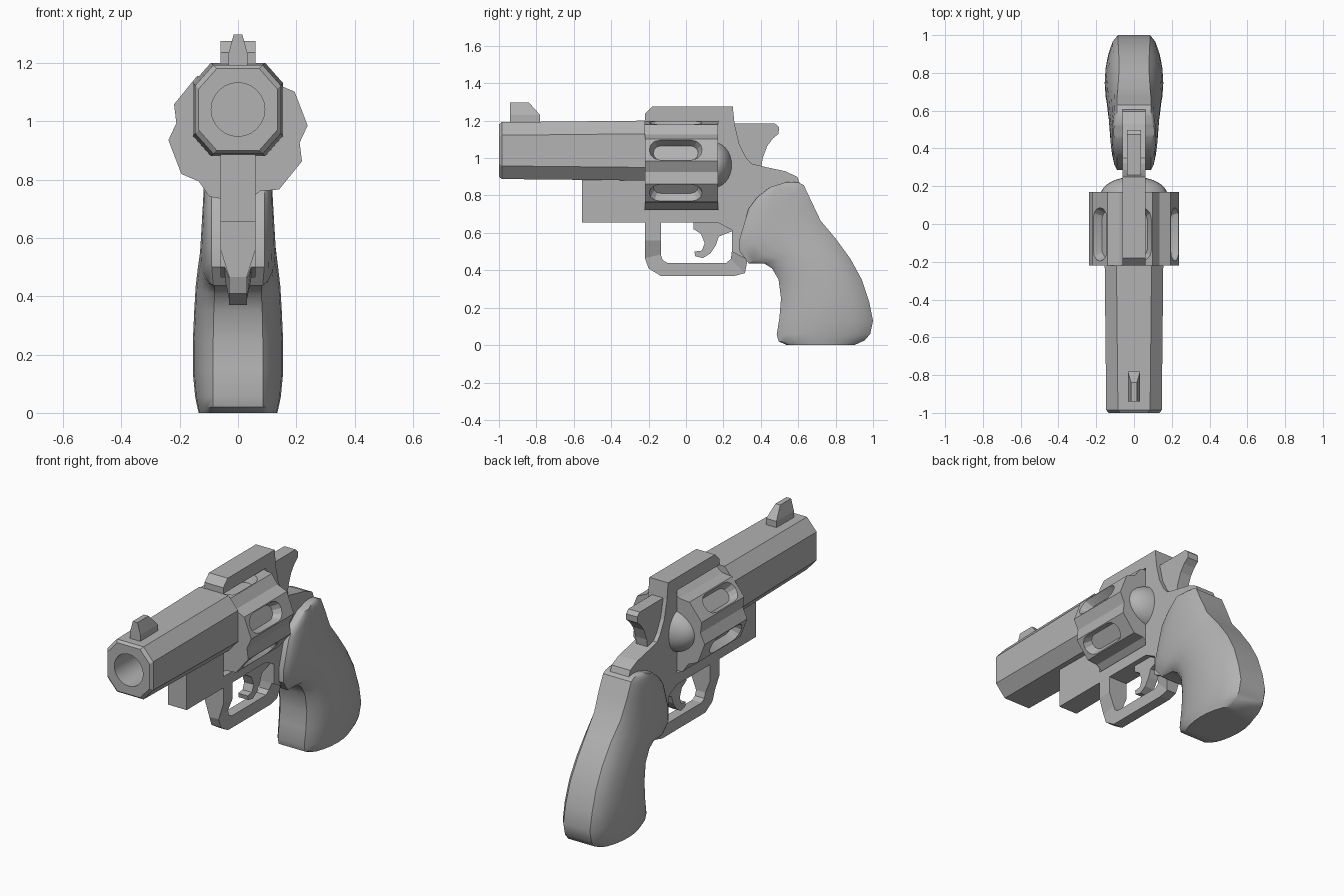
import bpy, bmesh
from math import sin, cos, pi, radians
from mathutils import Matrix, Vector

cube = bpy.data.objects.get("Cube")
if cube:
    bpy.data.objects.remove(cube, do_unlink=True)

grey = bpy.data.materials.new("gunmetal_grey")
grey.use_nodes = True
COLOUR = (0.45, 0.45, 0.45, 1)
grey.diffuse_color = COLOUR
grey.node_tree.nodes["Principled BSDF"].inputs["Base Color"].default_value = COLOUR


def finish(name, bm):
    bmesh.ops.recalc_face_normals(bm, faces=bm.faces)
    mesh = bpy.data.meshes.new(name)
    bm.to_mesh(mesh)
    bm.free()
    mesh.materials.append(grey)
    obj = bpy.data.objects.new(name, mesh)
    bpy.context.collection.objects.link(obj)
    return obj


def loft(name, rings):
    """Skin a list of equal-length point rings and cap both ends."""
    bm = bmesh.new()
    loops = [[bm.verts.new(p) for p in ring] for ring in rings]
    n = len(loops[0])
    for a, b in zip(loops, loops[1:]):
        for i in range(n):
            j = (i + 1) % n
            bm.faces.new((a[i], a[j], b[j], b[i]))
    bm.faces.new(loops[0])
    bm.faces.new(loops[-1])
    return finish(name, bm)


def plate(name, profile, half):
    """Side profile (y, z) extruded symmetrically across x."""
    return loft(name, [[(x, y, z) for y, z in profile] for x in (-half, half)])


def select(obj):
    bpy.ops.object.select_all(action='DESELECT')
    obj.select_set(True)
    bpy.context.view_layer.objects.active = obj


def smooth(obj, angle):
    select(obj)
    bpy.ops.object.shade_smooth_by_angle(angle=radians(angle))


def cut(obj, cutter):
    cutter.hide_render = True
    mod = obj.modifiers.new("cut", 'BOOLEAN')
    mod.operation = 'DIFFERENCE'
    mod.solver = 'EXACT'
    mod.object = cutter
    select(obj)
    bpy.ops.object.modifier_apply(modifier=mod.name)
    bpy.data.objects.remove(cutter, do_unlink=True)


# Octagonal barrel with a chamfered muzzle and bore
BORE_Z = 1.04


def octagon(y, hx, hz):
    cx, cz = hx - 0.062, hz - 0.07
    corners = [(hx, cz), (cx, hz), (-cx, hz), (-hx, cz),
               (-hx, -cz), (-cx, -hz), (cx, -hz), (hx, -cz)]
    return [(x, y, BORE_Z + z) for x, z in corners]


barrel = loft("barrel", [octagon(-1, 0.135, 0.14), octagon(-0.985, 0.147, 0.152),
                         octagon(-0.22, 0.155, 0.16)])
bore = [[(0.092 * cos(a * pi / 12), y, BORE_Z + 0.092 * sin(a * pi / 12))
         for a in range(24)] for y in (-1.1, -0.7)]
cut(barrel, loft("bore_cutter", bore))
smooth(barrel, 25)

# Front sight, narrowing toward its top
loft("front_sight", [[(-w, a, z), (w, a, z), (w, b, z), (-w, b, z)] for w, a, b, z in
                     ((0.033, -0.94, -0.78, 1.17), (0.033, -0.94, -0.78, 1.23),
                      (0.015, -0.94, -0.84, 1.297))])

# Frame: underlug, lower bar, recoil wall and top strap in one profile
plate("frame", [
    (-0.555, 0.655), (-0.555, 0.89), (-0.22, 0.89), (-0.22, 0.72), (0.17, 0.72),
    (0.17, 1.2), (-0.22, 1.2), (-0.22, 1.235), (-0.18, 1.275), (0.25, 1.275),
    (0.26, 1.18), (0.285, 1.075), (0.32, 1.005), (0.35, 0.97), (0.435, 0.95),
    (0.53, 0.93), (0.595, 0.9), (0.61, 0.86), (0.56, 0.72), (0.42, 0.52),
    (0.32, 0.46), (0.245, 0.5), (0.245, 0.615), (0.17, 0.655)], 0.06)

# Hammer and trigger
plate("hammer", [
    (0.23, 1.185), (0.475, 1.185), (0.497, 1.165), (0.495, 1.13), (0.465, 1.105),
    (0.435, 1.065), (0.41, 1.0), (0.4, 0.93), (0.25, 0.93)], 0.036)
plate("trigger", [
    (0.04, 0.67), (0.04, 0.62), (0.08, 0.595), (0.1, 0.545), (0.085, 0.505),
    (0.045, 0.5), (0.05, 0.475), (0.09, 0.465), (0.13, 0.49), (0.16, 0.535),
    (0.175, 0.58), (0.25, 0.61), (0.25, 0.67)], 0.03)

# Trigger guard strip: outer point, inner point, half width
guard = [((-0.22, 0.655), (-0.135, 0.655), 0.06), ((-0.22, 0.56), (-0.135, 0.56), 0.06),
         ((-0.22, 0.465), (-0.135, 0.485), 0.03), ((-0.2, 0.41), (-0.125, 0.455), 0.03),
         ((-0.135, 0.37), (-0.1, 0.44), 0.03), ((0.26, 0.37), (0.215, 0.44), 0.03),
         ((0.315, 0.385), (0.24, 0.46), 0.03), ((0.33, 0.46), (0.245, 0.5), 0.045),
         ((0.33, 0.56), (0.245, 0.6), 0.058)]
loft("trigger_guard", [[(-w, *o), (w, *o), (w, *i), (-w, *i)] for o, i, w in guard])

# Six-lobed drum with a recessed slot in each lobe
DRUM_Z = 0.96
FIRST = 21
lobes = []
for k in range(6):
    mid = FIRST + 60 * k
    lobes += [(mid - 15, 0.24), (mid + 15, 0.24), (mid + 30, 0.214)]
drum = loft("drum", [[(r * cos(radians(a)), y, DRUM_Z + r * sin(radians(a)))
                      for a, r in lobes] for y in (-0.22, 0.17)])


def slot_ring(height, radius, half_length):
    """Rounded slot outline lying along y at a given height."""
    ring = []
    for i in range(14):
        a = pi * (i if i < 7 else i - 1) / 6
        end = half_length - radius
        ring.append(Vector((radius * cos(a), -0.055 + (end if i < 7 else -end)
                            + radius * sin(a), height)))
    return ring


for k in range(6):
    turn = Matrix.Rotation(radians(90 - FIRST - 60 * k), 4, 'Y')
    rings = [[turn @ p + Vector((0, 0, DRUM_Z)) for p in slot_ring(*s)]
             for s in ((0.185, 0.042, 0.12), (0.25, 0.062, 0.15))]
    cut(drum, loft("slot_cutter", rings))
smooth(drum, 20)

# Domed recoil shield behind the drum
bm = bmesh.new()
bmesh.ops.create_uvsphere(bm, u_segments=32, v_segments=16, radius=1)
bmesh.ops.transform(bm, verts=bm.verts, matrix=Matrix.Translation((0, 0.15, 0.963))
                    @ Matrix.Diagonal((0.178, 0.1, 0.128, 1)))
smooth(finish("recoil_shield", bm), 40)

# Grip stations: front point, back point, edge half width, widest half width
stations = [
    ((0.54, 0), (0.9, 0), 0.085, 0.135), ((0.495, 0.02), (0.955, 0.025), 0.085, 0.14),
    ((0.485, 0.055), (0.985, 0.06), 0.085, 0.147), ((0.5, 0.15), (1, 0.13), 0.085, 0.155),
    ((0.508, 0.25), (0.98, 0.23), 0.085, 0.155), ((0.495, 0.35), (0.94, 0.35), 0.083, 0.15),
    ((0.46, 0.41), (0.88, 0.46), 0.08, 0.145), ((0.42, 0.435), (0.8, 0.57), 0.08, 0.137),
    ((0.335, 0.437), (0.72, 0.665), 0.085, 0.13), ((0.287, 0.5), (0.67, 0.77), 0.09, 0.125),
    ((0.287, 0.57), (0.63, 0.855), 0.09, 0.12), ((0.335, 0.73), (0.605, 0.868), 0.09, 0.117),
    ((0.38, 0.79), (0.57, 0.873), 0.09, 0.113), ((0.45, 0.845), (0.53, 0.87), 0.09, 0.11)]
STEPS = (0, 0.07, 0.2, 0.35, 0.5, 0.65, 0.8, 0.93, 1)
rings = []
for front, back, edge, wide in stations:
    side = []
    for t in STEPS:
        p = Vector(front).lerp(Vector(back), t)
        side.append((edge + (wide - edge) * max(0, sin(pi * t)) ** 0.6, p.x, p.y))
    rings.append(side + [(-x, y, z) for x, y, z in reversed(side)])
smooth(loft("grip", rings), 32)
